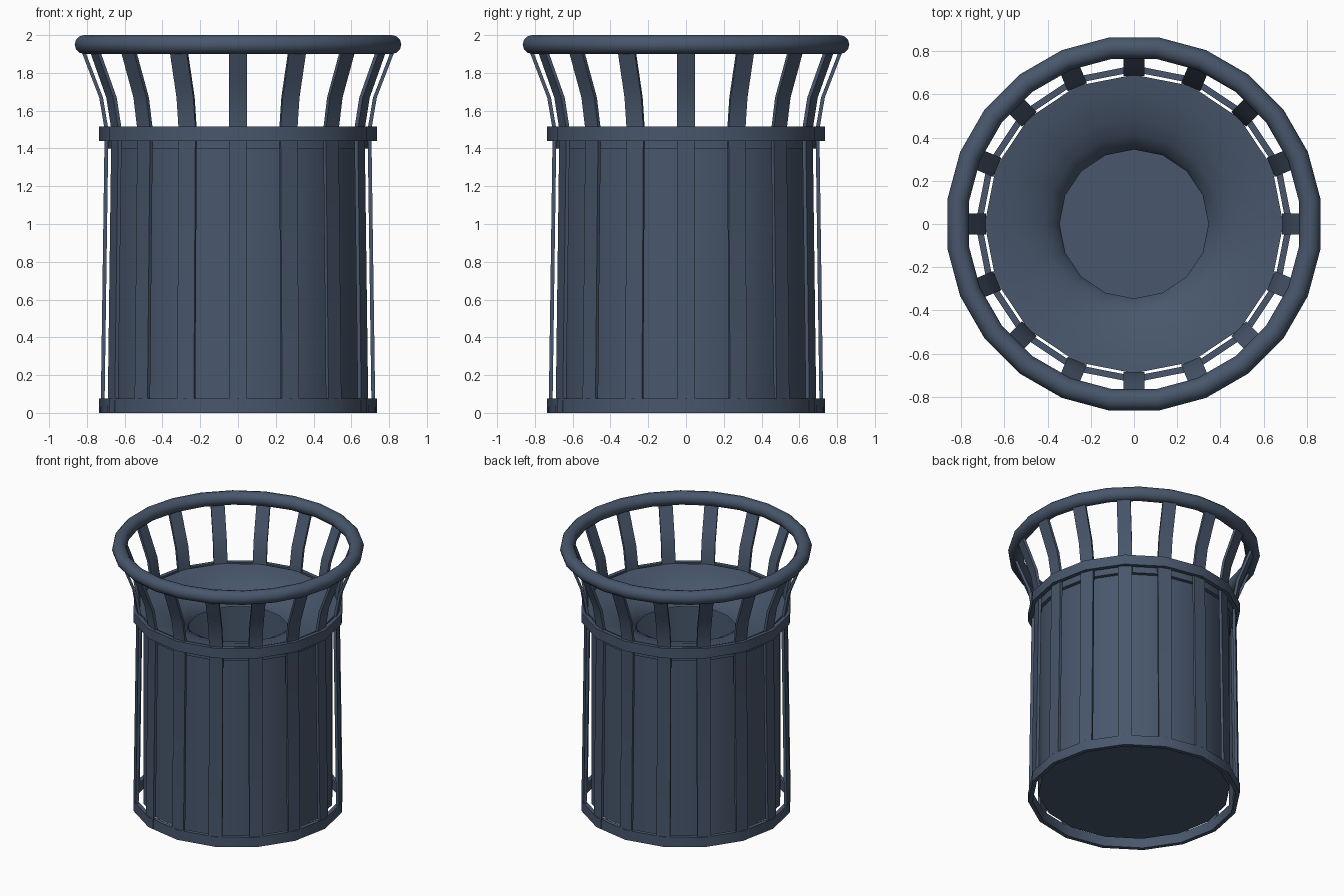
import bpy, math
from math import sin, cos, pi

if "Cube" in bpy.data.objects:
    bpy.data.objects.remove(bpy.data.objects["Cube"])

mat = bpy.data.materials.new("slate_paint")
mat.diffuse_color = (0.065, 0.095, 0.15, 1)
mat.use_nodes = True
mat.node_tree.nodes["Principled BSDF"].inputs["Base Color"].default_value = mat.diffuse_color


def make(name, verts, faces, smooth_angle=None):
    me = bpy.data.meshes.new(name)
    me.from_pydata(verts, [], faces)
    me.materials.append(mat)
    ob = bpy.data.objects.new(name, me)
    bpy.context.collection.objects.link(ob)
    bpy.ops.object.select_all(action='DESELECT')
    ob.select_set(True)
    bpy.context.view_layer.objects.active = ob
    bpy.ops.object.mode_set(mode='EDIT')
    bpy.ops.mesh.select_all(action='SELECT')
    bpy.ops.mesh.normals_make_consistent(inside=False)
    bpy.ops.object.mode_set(mode='OBJECT')
    if smooth_angle:
        bpy.ops.object.shade_smooth_by_angle(angle=math.radians(smooth_angle))
    return ob


def revolve(name, profile, n, offset=0.0, closed=True, cap=None, smooth=35):
    """Spin an (r, z) profile round z; cap = profile index filled with a disc."""
    m = len(profile)
    verts = [(r * cos(offset + 2 * pi * i / n), r * sin(offset + 2 * pi * i / n), z)
             for i in range(n) for r, z in profile]
    faces = [(i * m + j, ((i + 1) % n) * m + j,
              ((i + 1) % n) * m + (j + 1) % m, i * m + (j + 1) % m)
             for i in range(n) for j in range(m if closed else m - 1)]
    if cap is not None:
        faces.append([i * m + cap for i in range(n)])
    return make(name, verts, faces, smooth)


# Top rim tube
rim = [(0.822 + 0.05 * cos(pi * k / 6), 1.95 + 0.05 * sin(pi * k / 6)) for k in range(12)]
revolve("top_rim", rim, 24, offset=pi / 24)

# Flat hoops
for name, z0, z1 in (("bottom_hoop", 0, 0.075), ("upper_hoop", 1.44, 1.515)):
    revolve(name, [(0.705, z0), (0.735, z0), (0.735, z1), (0.705, z1)], 16)

# Bent slats
path = [(0.727, 0.005), (0.706, 1.5), (0.735, 1.67), (0.762, 1.74), (0.835, 1.93)]
w, t = 0.048, 0.02
for i in range(16):
    a = 2 * pi * i / 16
    verts = [(r * cos(a) - s * sin(a), r * sin(a) + s * cos(a), z)
             for ro, z in path
             for r, s in ((ro, -w), (ro, w), (ro - t, w), (ro - t, -w))]
    faces = [(4 * k + j, 4 * k + (j + 1) % 4, 4 * k + 4 + (j + 1) % 4, 4 * k + 4 + j)
             for k in range(len(path) - 1) for j in range(4)]
    e = 4 * (len(path) - 1)
    faces += [(0, 1, 2, 3), (e, e + 1, e + 2, e + 3)]
    make(f"slat_{i + 1:02d}", verts, faces, 20)

# Inner bin with floor
revolve("inner_bin", [(0.665, 0.05), (0.665, 1.42)], 16, closed=False, cap=0)

# Funnel lid with overhanging skirt and hole collar
lid = [(0.66, 1.40), (0.692, 1.40), (0.692, 1.51), (0.60, 1.495),
       (0.49, 1.46), (0.41, 1.42), (0.36, 1.375), (0.345, 1.34)]
revolve("funnel_lid", lid, 16, closed=False)
